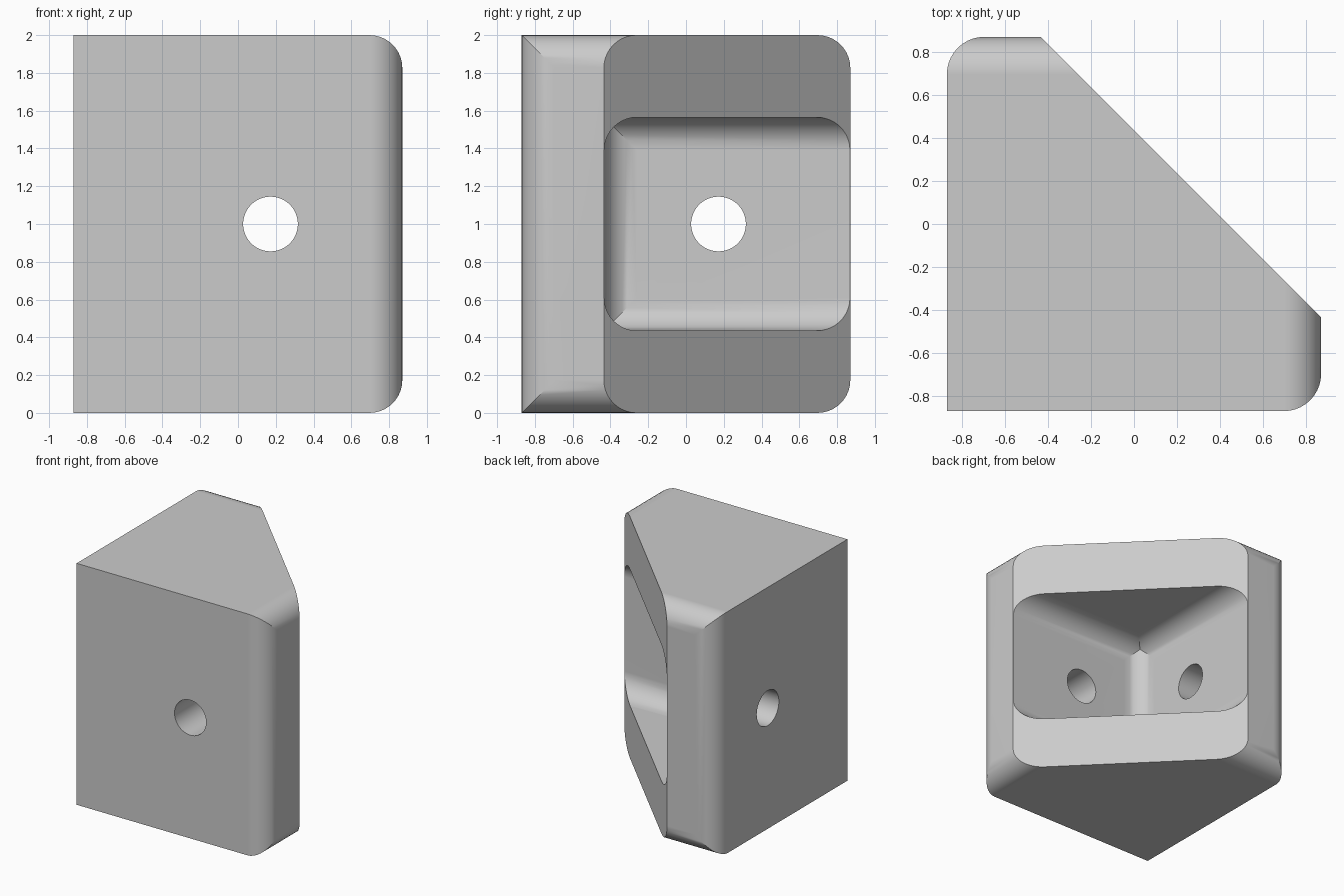
import bpy, bmesh, math
from mathutils import Vector

if "Cube" in bpy.data.objects:
    bpy.data.objects.remove(bpy.data.objects["Cube"], do_unlink=True)

HALF, HEIGHT = 0.87, 2.0
WALL = HALF / 2            # wall thickness, pocket start and end-face width
ROUND = 0.174
HOLE_AT, HOLE_R = 0.172, 0.145
FAR = 1.6                  # past every outer face

# Ways to place a flat profile (u, v) at depth w
PLACE = {
    "x": lambda u, v, w: (w, u, v),
    "y": lambda u, v, w: (u, w, v),
    "z": lambda u, v, w: (u, v, w),
}


def rounded(corners, steps=10):
    """Outline from (u, v, radius) right-angled corners."""
    pts = []
    for i, (u, v, r) in enumerate(corners):
        p = Vector((u, v))
        if not r:
            pts.append(p)
            continue
        a = (Vector(corners[i - 1][:2]) - p).normalized() * r
        b = (Vector(corners[(i + 1) % len(corners)][:2]) - p).normalized() * r
        for k in range(steps + 1):
            t = math.pi / 2 * k / steps
            pts.append(p + a * (1 - math.sin(t)) + b * (1 - math.cos(t)))
    return pts


def prism(name, outline, axis, low, high):
    bm = bmesh.new()
    rings = [[bm.verts.new(PLACE[axis](p[0], p[1], w)) for p in outline] for w in (low, high)]
    bm.faces.new(rings[0])
    bm.faces.new(rings[1])
    n = len(outline)
    for i in range(n):
        j = (i + 1) % n
        bm.faces.new((rings[0][i], rings[0][j], rings[1][j], rings[1][i]))
    bmesh.ops.recalc_face_normals(bm, faces=bm.faces)
    mesh = bpy.data.meshes.new(name)
    bm.to_mesh(mesh)
    bm.free()
    obj = bpy.data.objects.new(name, mesh)
    bpy.context.collection.objects.link(obj)
    return obj


def activate(obj):
    bpy.ops.object.select_all(action="DESELECT")
    obj.select_set(True)
    bpy.context.view_layer.objects.active = obj


def combine(obj, tool, operation):
    """Apply a boolean and discard the tool."""
    mod = obj.modifiers.new("Cut", "BOOLEAN")
    mod.object, mod.operation, mod.solver = tool, operation, "EXACT"
    activate(obj)
    bpy.ops.object.modifier_apply(modifier=mod.name)
    bpy.data.objects.remove(tool, do_unlink=True)


# Bracket body: plan outline with a diagonal face, trimmed by rounded side profiles
plan = rounded([(-HALF, -HALF, 0), (HALF, -HALF, ROUND), (HALF, -WALL, 0),
                (-WALL, HALF, 0), (-HALF, HALF, ROUND)])
body = prism("corner_bracket", plan, "z", -FAR, HEIGHT + FAR)
side = rounded([(-FAR, 0, 0), (HALF, 0, ROUND), (HALF, HEIGHT, ROUND), (-FAR, HEIGHT, 0)])
for axis in "xy":
    combine(body, prism("trim", side, axis, -FAR, FAR), "INTERSECT")

# Pocket with rounded inner edges, open on the diagonal face
start = -WALL + 0.002
pocket_plan = rounded([(start, start, ROUND), (FAR, start, 0), (FAR, FAR, 0), (start, FAR, 0)])
pocket = prism("pocket", pocket_plan, "z", 0, HEIGHT)
pocket_side = rounded([(start, WALL, ROUND), (FAR + 1, WALL, 0),
                       (FAR + 1, HEIGHT - WALL, 0), (start, HEIGHT - WALL, ROUND)])
for axis in "xy":
    combine(pocket, prism("trim", pocket_side, axis, -FAR, FAR + 1), "INTERSECT")
combine(body, pocket, "DIFFERENCE")

# Screw hole through each wall
circle = [(HOLE_AT + HOLE_R * math.cos(math.tau * i / 48),
           HEIGHT / 2 + HOLE_R * math.sin(math.tau * i / 48)) for i in range(48)]
for axis in "xy":
    combine(body, prism("hole", circle, axis, -FAR, 0), "DIFFERENCE")

# Grey material
grey = bpy.data.materials.new("plain grey")
grey.use_nodes = True
colour = (0.6, 0.6, 0.6, 1)
grey.diffuse_color = colour
grey.node_tree.nodes["Principled BSDF"].inputs["Base Color"].default_value = colour
body.data.materials.clear()
body.data.materials.append(grey)
for face in body.data.polygons:
    face.material_index = 0

# Smooth fillets, crisp edges, flat large faces
activate(body)
bpy.ops.object.shade_smooth_by_angle(angle=math.radians(30))
weighted = body.modifiers.new("Flat faces", "WEIGHTED_NORMAL")
weighted.keep_sharp = True
